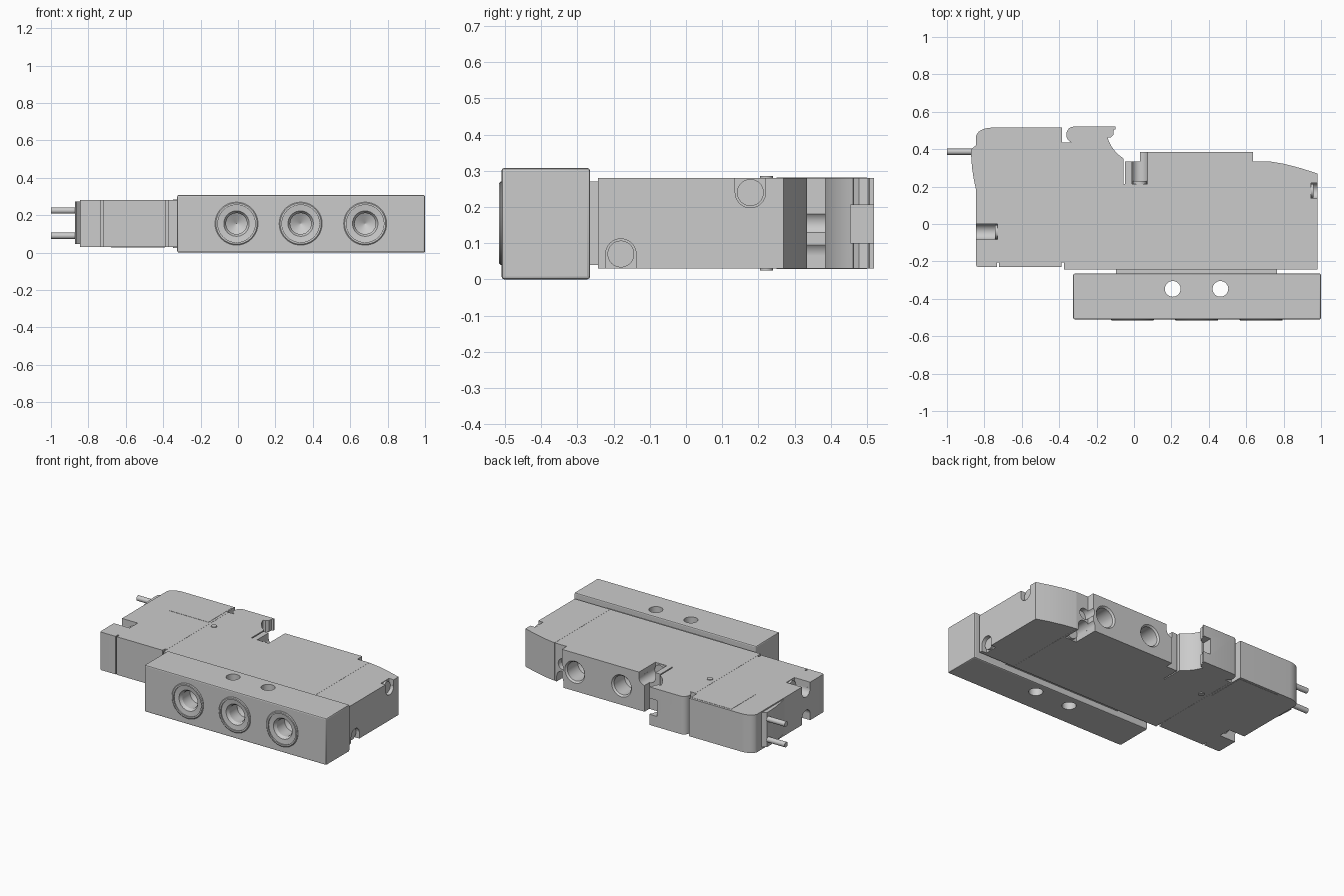
import bpy, bmesh, math
from mathutils import Vector

if "Cube" in bpy.data.objects:
    bpy.data.objects.remove(bpy.data.objects["Cube"])


def finish(name, bm):
    bmesh.ops.recalc_face_normals(bm, faces=bm.faces)
    me = bpy.data.meshes.new(name)
    bm.to_mesh(me)
    bm.free()
    ob = bpy.data.objects.new(name, me)
    bpy.context.collection.objects.link(ob)
    return ob


def activate(ob):
    bpy.ops.object.select_all(action='DESELECT')
    ob.select_set(True)
    bpy.context.view_layer.objects.active = ob


def smooth(ob):
    activate(ob)
    bpy.ops.object.shade_smooth_by_angle(angle=math.radians(20))


def bevel(ob, w):
    m = ob.modifiers.new("bevel", 'BEVEL')
    m.width, m.segments, m.limit_method = w, 2, 'ANGLE'
    activate(ob)
    bpy.ops.object.modifier_apply(modifier=m.name)


def prism(name, pts, z0, z1):
    bm = bmesh.new()
    f = bm.faces.new([bm.verts.new((x, y, z0)) for x, y in pts])
    r = bmesh.ops.extrude_face_region(bm, geom=[f])
    vs = [g for g in r["geom"] if isinstance(g, bmesh.types.BMVert)]
    bmesh.ops.translate(bm, verts=vs, vec=(0, 0, z1 - z0))
    if f.is_valid and all(len(e.link_faces) < 2 for e in f.edges):
        bm.faces.remove(f)
    bmesh.ops.holes_fill(bm, edges=[e for e in bm.edges if e.is_boundary])
    return finish(name, bm)


def box(name, x0, x1, y0, y1, z0, z1):
    return prism(name, [(x0, y0), (x1, y0), (x1, y1), (x0, y1)], z0, z1)


def lathe(name, prof, loc, axis, n=40):
    """Closed solid of revolution; prof = (radius, distance along axis)."""
    q = Vector((0, 0, 1)).rotation_difference(Vector(axis))
    bm, rings = bmesh.new(), []
    for r, h in prof:
        rings.append([bm.verts.new(Vector(loc) + q @ Vector(
            (r * math.cos(2 * math.pi * i / n), r * math.sin(2 * math.pi * i / n), h)))
            for i in range(n)])
    for a, b in zip(rings, rings[1:]):
        for i in range(n):
            bm.faces.new((a[i], a[(i + 1) % n], b[(i + 1) % n], b[i]))
    bm.faces.new(rings[0])
    bm.faces.new(rings[-1])
    return finish(name, bm)


def rod(name, r, length, loc, axis):
    return lathe(name, [(r, 0), (r, length)], loc, axis)


def boolean(ob, others, op='DIFFERENCE'):
    for c in others:
        m = ob.modifiers.new("bool", 'BOOLEAN')
        m.object, m.operation, m.solver = c, op, 'EXACT'
        activate(ob)
        bpy.ops.object.modifier_apply(modifier=m.name)
        bpy.data.objects.remove(c)


def arc(cx, cy, rx, ry, a0, a1, n=8):
    return [(cx + rx * math.cos(math.radians(a0 + (a1 - a0) * i / n)),
             cy + ry * math.sin(math.radians(a0 + (a1 - a0) * i / n))) for i in range(n + 1)]


X, Y, Z = (1, 0, 0), (0, 1, 0), (0, 0, 1)
LO, HI = 0.03, 0.28

# Port base block with raised port rings and mounting holes
base = box("port_base", -0.325, 1.0, -0.51, -0.265, 0.0, 0.308)
bevel(base, 0.008)
ports = (-0.008, 0.335, 0.68)
boolean(base, [lathe("ring", [(0.115, 0), (0.115, 0.028), (0.11, 0.032)],
                     (x, -0.485, 0.155), (0, -1, 0)) for x in ports], 'UNION')
boolean(base, [lathe("port", [(0.1, -0.01), (0.1, 0.008), (0.068, 0.012), (0.056, 0.03),
                              (0.056, 0.11), (0.001, 0.14)],
                     (x, -0.517, 0.155), Y) for x in ports])
boolean(base, [rod("hole", 0.042, 0.5, (x, -0.347, -0.1), Z) for x in (0.207, 0.462)])

# Gasket between base and valve
gasket = box("gasket", -0.095, 0.765, -0.27, -0.235, 0.04, 0.27)

# Main valve body with a lipped bump, concave saddle and stepped port face
body = prism("valve_body",
             [(-0.373, -0.243), (0.721, -0.243), (0.721, 0.335), (0.635, 0.335), (0.635, 0.385),
              (0.032, 0.385), (0.032, 0.335), (-0.048, 0.335), (-0.048, 0.215),
              (-0.056, 0.215)]
             + arc(0.05, 0.52, 0.2, 0.2, 238, 197)
             + [(-0.125, 0.463), (-0.11, 0.478), (-0.108, 0.503), (-0.098, 0.507),
                (-0.098, 0.52)]
             + arc(-0.325, 0.478, 0.037, 0.042, 90, 240)
             + [(-0.335, 0.435), (-0.373, 0.435)], LO, HI)
boolean(body, [lathe("outlet", [(0.072, -0.02), (0.072, 0.001), (0.062, 0.012), (0.062, 0.12),
                                (0.001, 0.15)], (x, 0.386, 0.155), (0, -1, 0))
               for x in (0.2, 0.54)])
boolean(body, [
    box("lip_slot", -0.152, -0.05, 0.455, 0.6, 0.1, 0.205),
    rod("screw_well_a", 0.042, 0.3, (0.031, 0.215, 0.245), Y),
    box("screw_open_a", -0.011, 0.073, 0.215, 0.5, 0.246, 0.4),
    rod("screw_well_b", 0.042, 0.3, (0.665, 0.215, 0.065), Y),
    box("screw_open_b", 0.623, 0.707, 0.215, 0.5, -0.1, 0.064),
    rod("override_well", 0.036, 0.2, (0.66, 0.30, 0.155), Y)])

# Sloped end cap on the right with two corner screw recesses
cap = prism("end_cap", [(0.722, -0.243), (0.98, -0.243), (0.98, 0.27), (0.89, 0.299),
                        (0.80, 0.322), (0.722, 0.335)], LO, HI)
boolean(cap, [
    rod("recess_a", 0.042, 0.2, (0.945, 0.178, 0.24), X),
    box("open_a", 0.945, 1.1, 0.136, 0.22, 0.241, 0.4),
    rod("recess_b", 0.042, 0.2, (0.945, -0.18, 0.07), X),
    box("open_b", 0.945, 1.1, -0.222, -0.138, -0.1, 0.069)])

# Solenoid pilot on the left: rounded back corner, two seam slots, screw recesses
pilot = prism("solenoid_pilot",
              [(-0.832, -0.23), (-0.732, -0.23), (-0.732, -0.205), (-0.722, -0.205),
               (-0.722, -0.23), (-0.388, -0.23), (-0.388, -0.205), (-0.374, -0.205),
               (-0.374, 0.435), (-0.384, 0.435), (-0.384, 0.515)]
              + arc(-0.76, 0.465, 0.085, 0.05, 90, 180)
              + arc(-0.832, -0.217, 0.013, 0.013, 180, 260, 4), LO, HI)
boolean(pilot, [
    rod("recess_c", 0.042, 0.3, (-0.73, -0.042, 0.24), (-1, 0, 0)),
    box("open_c", -1, -0.73, -0.084, 0, 0.241, 0.4),
    rod("recess_d", 0.042, 0.3, (-0.73, -0.042, 0.07), (-1, 0, 0)),
    box("open_d", -1, -0.73, -0.084, 0, -0.1, 0.069)])

# Curved lead cover and the two lead pins
cover = prism("lead_cover", [(-0.83, 0.18), (-0.83, 0.425), (-0.845, 0.42), (-0.87, 0.402),
                             (-0.871, 0.37), (-0.866, 0.30), (-0.856, 0.235), (-0.845, 0.185)],
              0.045, 0.272)
pins = [rod("lead_pin", 0.017, 0.15, (-0.85, 0.387, z), (-1, 0, 0)) for z in (0.09, 0.225)]

# Screw heads inside the recesses
heads = [rod("screw_head", 0.037, 0.015, loc, ax) for loc, ax in [
    ((0.944, 0.178, 0.24), X), ((0.944, -0.18, 0.07), X),
    ((-0.729, -0.042, 0.24), (-1, 0, 0)), ((-0.729, -0.042, 0.07), (-1, 0, 0)),
    ((0.031, 0.214, 0.24), Y), ((0.665, 0.214, 0.07), Y)]]

# Thin label plates and small clip bumps on both broad faces
details = []
for z in (LO, HI):
    details.append(box("label_plate", -0.68, -0.39, 0.25, 0.5, z - 0.0015, z + 0.0015))
    details.append(lathe("clip_bump", [(0.018, -0.005), (0.018, 0.005)],
                         (-0.33, 0.222, z), Z))

for ob in [base, gasket, body, cap, pilot, cover] + pins + heads + details:
    smooth(ob)
